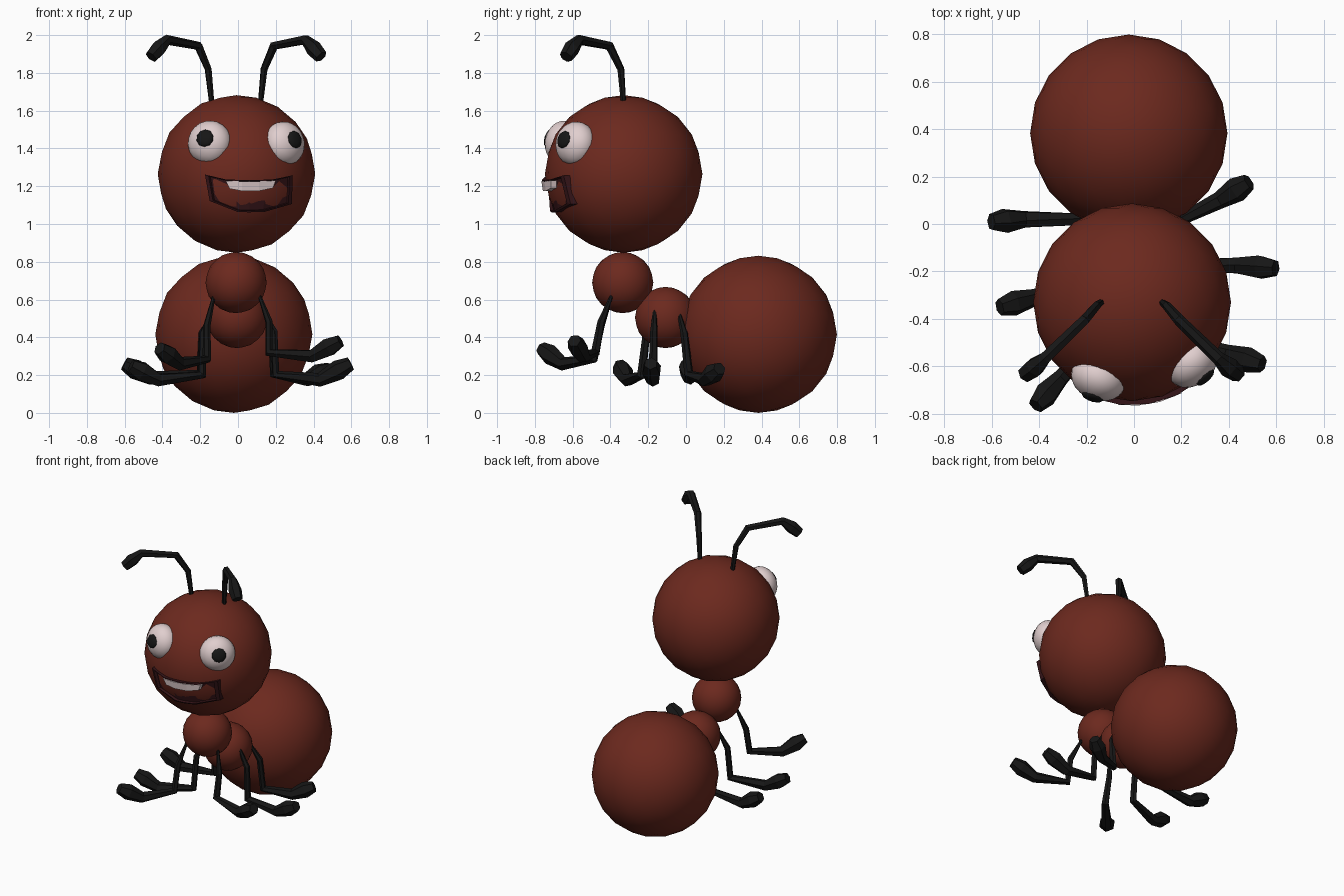
import bpy, bmesh, math
from mathutils import Vector, Matrix

if "Cube" in bpy.data.objects:
    bpy.data.objects.remove(bpy.data.objects["Cube"])


def mat(name, rgb):
    m = bpy.data.materials.new(name)
    m.diffuse_color = (*rgb, 1)
    m.use_nodes = True
    m.node_tree.nodes["Principled BSDF"].inputs["Base Color"].default_value = m.diffuse_color
    return m


BROWN = mat("red_brown", (0.15, 0.022, 0.013))
BLACK = mat("black", (0.008, 0.008, 0.008))
WHITE = mat("eye_white", (0.75, 0.62, 0.62))
MAROON = mat("dark_maroon", (0.035, 0.007, 0.009))


def finish(name, bm, material, smooth=True):
    bmesh.ops.recalc_face_normals(bm, faces=bm.faces)
    me = bpy.data.meshes.new(name)
    bm.to_mesh(me)
    bm.free()
    ob = bpy.data.objects.new(name, me)
    bpy.context.collection.objects.link(ob)
    me.materials.append(material)
    for p in me.polygons:
        p.use_smooth = smooth
    return ob


def ball(name, loc, r, material, axis=None, flat=1.0, sub=3):
    """Icosphere, optionally flattened along an axis."""
    bm = bmesh.new()
    bmesh.ops.create_icosphere(bm, subdivisions=sub, radius=r)
    rot = Vector(axis).to_track_quat('Z', 'Y').to_matrix().to_4x4() if axis else Matrix()
    bmesh.ops.transform(bm, verts=bm.verts,
                        matrix=Matrix.Translation(loc) @ rot @ Matrix.Diagonal((1, 1, flat, 1)))
    return finish(name, bm, material)


def limb(name, pts, radii, sides=6):
    """Low-poly tapering tube through the points."""
    bm = bmesh.new()
    pts = [Vector(p) for p in pts]
    rings = []
    for i, (p, r) in enumerate(zip(pts, radii)):
        a = (p - pts[i - 1]).normalized() if i else Vector()
        b = (pts[i + 1] - p).normalized() if i < len(pts) - 1 else Vector()
        t = (a + b).normalized()
        if i == 0:
            u = t.orthogonal()
        u = (u - t * u.dot(t)).normalized()
        v = t.cross(u)
        angs = [2 * math.pi * k / sides for k in range(sides)]
        rings.append([bm.verts.new(p + (u * math.cos(q) + v * math.sin(q)) * r) for q in angs])
    for r0, r1 in zip(rings, rings[1:]):
        for k in range(sides):
            j = (k + 1) % sides
            bm.faces.new((r0[k], r0[j], r1[j], r1[k]))
    bm.faces.new(rings[0])
    bm.faces.new(rings[-1])
    return finish(name, bm, BLACK, smooth=False)


# Body
HEAD = Vector((-0.008, -0.33, 1.265))
ball("head", HEAD, 0.417, BROWN)
ball("front_thorax", (-0.01, -0.335, 0.69), 0.162, BROWN)
ball("rear_thorax", (-0.005, -0.108, 0.505), 0.162, BROWN)
ball("abdomen", (-0.022, 0.383, 0.416), 0.416, BROWN)

# Eyes and pupils
for side, c, axis, look in (
        ("left", (-0.15, -0.65, 1.43), (-0.35, -0.93, 0.15), (-0.28, -0.9, 0.28)),
        ("right", (0.245, -0.585, 1.425), (0.66, -0.72, 0.15), (0.65, -0.72, 0.26))):
    ball(side + "_eye", c, 0.118, WHITE, axis, 0.8)
    d = Vector(look).normalized()
    ball(side + "_pupil", Vector(c) + d * 0.086, 0.048, BLACK, d, 0.35, 2)


def on_head(x, z, r):
    """Point on a sphere around the head, seen from the front."""
    d = r * r - (x - HEAD.x) ** 2 - (z - HEAD.z) ** 2
    return Vector((x, HEAD.y - math.sqrt(d), z))


def band(name, outline, layers, material):
    """Patch hugging the head; layers = (scale of the outline, sphere radius)."""
    bm = bmesh.new()
    cx = sum(p[0] for p in outline) / len(outline)
    cz = sum(p[1] for p in outline) / len(outline)
    rings = [[bm.verts.new(on_head(cx + (x - cx) * s, cz + (z - cz) * s, r))
              for x, z in outline] for s, r in layers]
    n = len(outline)
    for r0, r1 in zip(rings, rings[1:]):
        for k in range(n):
            j = (k + 1) % n
            bm.faces.new((r0[k], r0[j], r1[j], r1[k]))
    # strips between the upper and lower edges close the front
    last = rings[-1]
    for k in range(n // 2 - 1):
        bm.faces.new((last[k], last[k + 1], last[n - 2 - k], last[n - 1 - k]))
    return finish(name, bm, material, smooth=False)


# Mouth: upper edge left to right, then lower edge back
band("mouth", [(-0.175, 1.262), (-0.06, 1.235), (0.06, 1.233), (0.18, 1.235), (0.29, 1.258),
               (0.285, 1.106), (0.14, 1.064), (0.06, 1.062), (0.0, 1.063), (-0.15, 1.122)],
     [(1, 0.39), (1, 0.436), (0.92, 0.436), (0.88, 0.418)], MAROON)
band("upper_teeth", [(-0.065, 1.228), (0.02, 1.226), (0.11, 1.226), (0.2, 1.23),
                     (0.185, 1.19), (0.11, 1.175), (0.02, 1.175), (-0.045, 1.187)],
     [(1, 0.39), (1, 0.438)], WHITE)

# Antennae
for side, s in (("left", -1), ("right", 1)):
    path = [(0.128, -0.33, 1.63), (0.148, -0.345, 1.82), (0.2, -0.405, 1.943),
            (0.365, -0.565, 1.975), (0.41, -0.605, 1.93), (0.45, -0.635, 1.885)]
    limb(side + "_antenna", [(s * x - 0.01, y, z) for x, y, z in path],
         (0.014, 0.019, 0.024, 0.028, 0.044, 0.036))

# Legs: hip, thigh, ankle, sole, toe
legs = {
    "left_front_leg": [(-.125, -.39, .63), (-.165, -.45, .46), (-.165, -.49, .285),
                       (-.31, -.65, .26), (-.40, -.75, .33)],
    "right_front_leg": [(.11, -.39, .63), (.165, -.45, .48), (.165, -.48, .32),
                        (.39, -.545, .3), (.52, -.585, .37)],
    "left_middle_leg": [(-.13, -.17, .56), (-.185, -.21, .42), (-.19, -.235, .2),
                        (-.42, -.31, .175), (-.545, -.345, .24)],
    "right_middle_leg": [(.12, -.165, .56), (.19, -.17, .43), (.2, -.175, .205),
                         (.43, -.175, .175), (.575, -.185, .25)],
    "left_back_leg": [(-.125, -.04, .54), (-.19, 0, .42), (-.2, .02, .21),
                      (-.46, .02, .185), (-.58, .01, .25)],
    "right_back_leg": [(.115, -.04, .54), (.18, -.01, .42), (.19, .015, .205),
                       (.36, .1, .175), (.465, .165, .225)],
}
for name, p in legs.items():
    sole, toe = Vector(p[3]), Vector(p[4])
    heel = sole.lerp(toe, 0.7)
    limb(name, p[:4] + [heel, toe + (toe - sole).normalized() * 0.025],
         (0.008, 0.02, 0.025, 0.037, 0.054, 0.036))
